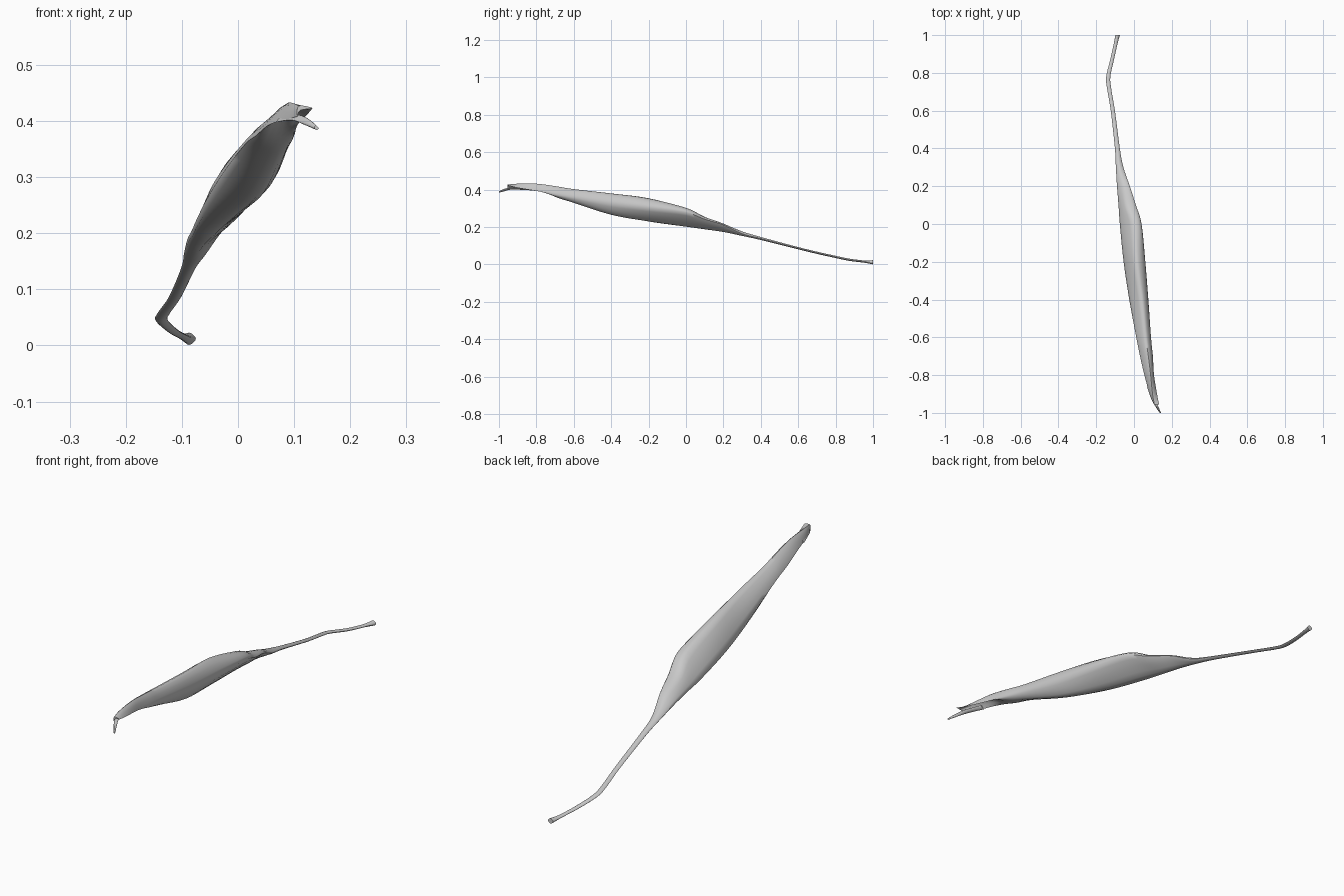
import bpy, bmesh
from mathutils import Vector

if "Cube" in bpy.data.objects:
    bpy.data.objects.remove(bpy.data.objects["Cube"])


def spline(p, q, r, s, t):
    """Catmull-Rom point between q and r."""
    return 0.5 * (2 * q + (r - p) * t + (2 * p - 5 * q + 4 * r - s) * t * t
                  + (3 * q - p - 3 * r + s) * t ** 3)


def smooth_ring(ring, steps=4):
    n = len(ring)
    return [spline(ring[i - 1], ring[i], ring[(i + 1) % n], ring[(i + 2) % n], k / steps)
            for i in range(n) for k in range(steps)]


def loft(name, rings, steps=5):
    """Smooth tube through a row of four-point sections."""
    rings = [smooth_ring(r) for r in rings]
    last, rows = len(rings) - 1, []
    for i in range(last):
        a, b, c, d = (rings[max(0, i - 1)], rings[i], rings[i + 1], rings[min(last, i + 2)])
        rows += [[spline(*pts, k / steps) for pts in zip(a, b, c, d)] for k in range(steps)]
    rows.append(rings[-1])
    bm = bmesh.new()
    vs = [[bm.verts.new(p) for p in row] for row in rows]
    n = len(vs[0])
    for a, b in zip(vs, vs[1:]):
        for j in range(n):
            bm.faces.new((a[j], a[(j + 1) % n], b[(j + 1) % n], b[j]))
    bm.faces.new(vs[0])
    bm.faces.new(vs[-1])
    bmesh.ops.recalc_face_normals(bm, faces=bm.faces)
    mesh = bpy.data.meshes.new(name)
    bm.to_mesh(mesh)
    bm.free()
    obj = bpy.data.objects.new(name, mesh)
    bpy.context.collection.objects.link(obj)
    bpy.context.view_layer.objects.active = obj
    obj.select_set(True)
    bpy.ops.object.shade_smooth_by_angle(angle=0.9)
    obj.select_set(False)
    return obj


def section(y, *xz):
    return [Vector((xz[i], y, xz[i + 1])) for i in range(0, 8, 2)]


def stem_section(y, x, z, w, h):
    return section(y, x - w, z, x, z + h, x + w, z, x, z - h)


# Rolled blade: left edge, ridge, right edge, belly (x, z) at each y
blade = [
    section(-0.955, .106, .408, .108, .427, .133, .423, .111, .419),
    section(-0.90, .083, .402, .098, .432, .122, .410, .101, .424),
    section(-0.80, .055, .393, .088, .432, .106, .393, .087, .412),
    section(-0.70, .032, .374, .076, .419, .100, .374, .074, .362),
    section(-0.60, .012, .358, .062, .403, .090, .360, .065, .330),
    section(-0.40, -.025, .310, .040, .380, .076, .325, .033, .266),
    section(-0.20, -.055, .262, .010, .354, .060, .302, -.005, .231),
    section(0.00, -.075, .222, -.008, .300, .040, .278, -.033, .206),
    section(0.10, -.082, .205, -.040, .252, .010, .242, -.050, .190),
    section(0.20, -.090, .190, -.055, .217, -.022, .212, -.065, .174),
]

# Slender stalk with a flared, bent end: y, centre x and z, half width and height
stalk = [stem_section(*s) for s in (
    (0.30, -.076, .165, .020, .012), (0.40, -.088, .139, .013, .008),
    (0.60, -.112, .087, .011, .006), (0.72, -.132, .058, .011, .006),
    (0.78, -.136, .045, .011, .006), (0.87, -.116, .026, .010, .006),
    (0.95, -.098, .016, .010, .006), (1.00, -.087, .012, .012, .011))]
loft("leaf_blade_and_stalk", blade + stalk)

# Thin curled tip poking out past the blade's mouth
loft("curled_tip", [
    section(-0.86, .068, .398, .076, .408, .086, .410, .078, .402),
    section(-0.93, .093, .402, .103, .411, .112, .409, .104, .402),
    section(-0.97, .116, .396, .122, .405, .130, .399, .124, .392),
    section(-1.00, .136, .388, .139, .392, .144, .387, .140, .384)])
